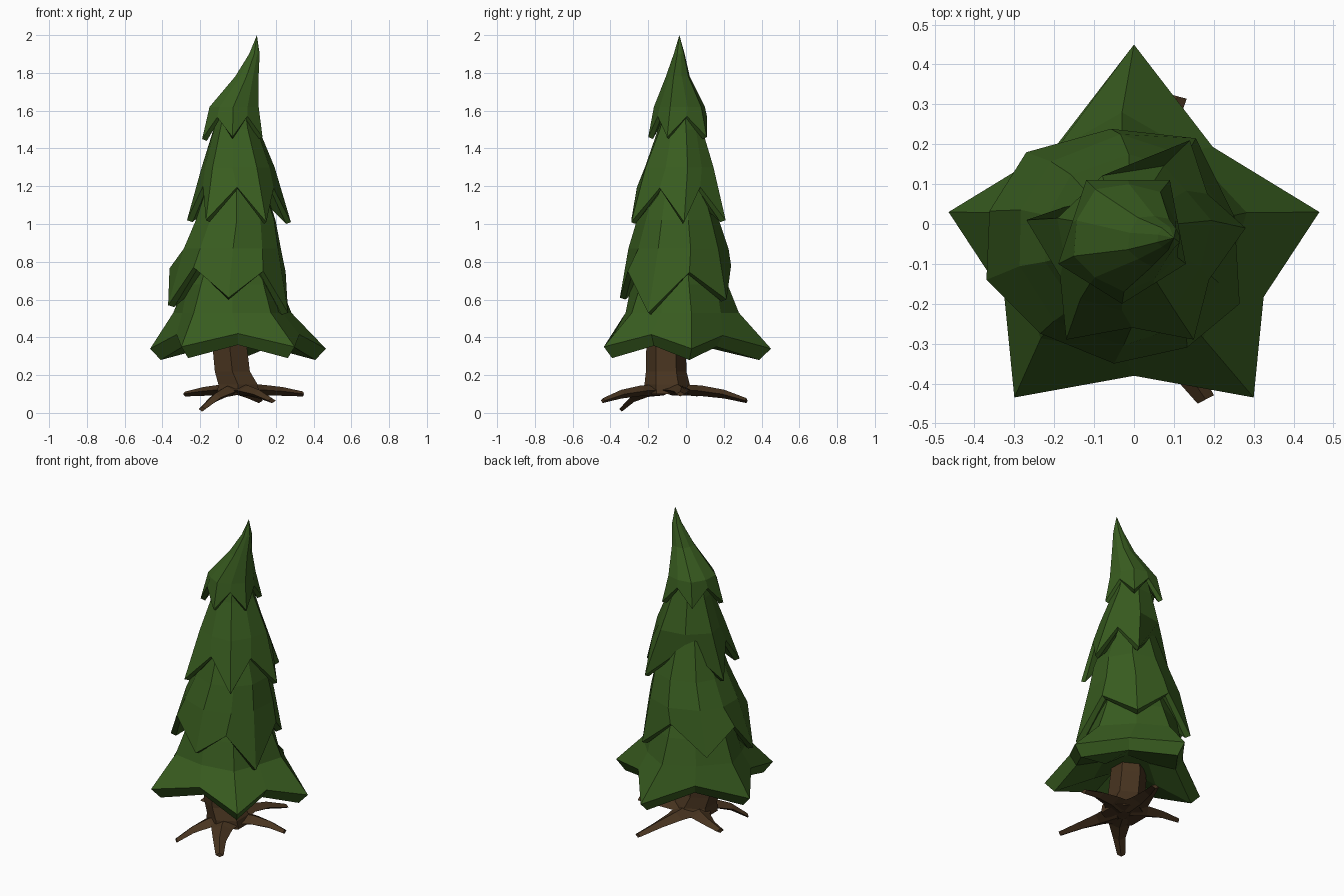
import bpy
import bmesh
from math import cos, sin, pi, atan2, hypot
from mathutils import Vector

cube = bpy.data.objects.get("Cube")
if cube:
    bpy.data.objects.remove(cube)


def material(name, colour):
    mat = bpy.data.materials.new(name)
    mat.use_nodes = True
    mat.diffuse_color = (*colour, 1)
    bsdf = mat.node_tree.nodes["Principled BSDF"]
    bsdf.inputs["Base Color"].default_value = (*colour, 1)
    bsdf.inputs["Roughness"].default_value = 1
    return mat


needle_green = material("needle green", (0.040, 0.108, 0.014))
bark_brown = material("bark brown", (0.064, 0.034, 0.014))


def loft(name, rings, mat):
    """Join rings of equal length; one-point rings become fans, open ends are capped."""
    bm = bmesh.new()
    loops = [[bm.verts.new(p) for p in ring] for ring in rings]
    for a, b in zip(loops, loops[1:]):
        n = len(a)
        for i in range(n):
            j = (i + 1) % n
            if len(b) == 1:
                bm.faces.new((a[i], a[j], b[0]))
            else:
                bm.faces.new((a[i], a[j], b[j], b[i]))
    for end in (loops[0], loops[-1]):
        if len(end) > 2:
            bm.faces.new(end)
    bmesh.ops.recalc_face_normals(bm, faces=bm.faces)
    mesh = bpy.data.meshes.new(name)
    bm.to_mesh(mesh)
    bm.free()
    mesh.materials.append(mat)
    obj = bpy.data.objects.new(name, mesh)
    bpy.context.collection.objects.link(obj)


def tier(name, tips, notch, rise, lip, hollow, shoulders, apex=None):
    """Star skirt: five drooping tips, raised notches, a thick lip and rounded shoulders."""
    tips = [Vector(t) for t in tips]
    centre = sum(tips, Vector()) / len(tips)
    edge = []
    for i, tip in enumerate(tips):
        mid = (tip + tips[(i + 1) % len(tips)]) / 2
        valley = centre + (mid - centre) * notch
        valley.z = mid.z + rise
        edge += [tip, valley]

    def shrink(scale, drop):
        return [Vector((centre.x + (p.x - centre.x) * scale,
                        centre.y + (p.y - centre.y) * scale, p.z + drop)) for p in edge]

    rings = [shrink(0.4, hollow), shrink(*lip), edge]
    for x, y, z, r_tip, r_valley in shoulders:
        ring = []
        for i, p in enumerate(edge):
            a = atan2(p.y - centre.y, p.x - centre.x)
            r = r_valley if i % 2 else r_tip
            ring.append((x + r * cos(a), y + r * sin(a), z))
        rings.append(ring)
    if apex:
        rings.append([apex])
    loft(name, rings, needle_green)


# Foliage, bottom to top
tier("bottom_branches",
     [(0, 0.45, 0.34), (-0.465, 0.03, 0.34), (-0.3, -0.435, 0.35),
      (0.3, -0.435, 0.35), (0.465, 0.03, 0.34)],
     0.85, 0.07, (0.88, -0.06), 0,
     [(-0.03, -0.04, 0.53, 0.32, 0.28), (-0.03, -0.04, 0.68, 0.26, 0.25),
      (-0.02, -0.04, 0.95, 0.16, 0.16)])
tier("lower_branches",
     [(-0.05, -0.35, 0.61), (0.265, -0.2, 0.53), (0.155, 0.215, 0.6),
      (-0.27, 0.18, 0.6), (-0.37, -0.14, 0.57)],
     1.16, 0.18, (0.9, -0.01), 0.12,
     [(-0.03, -0.04, 0.87, 0.265, 0.265), (-0.01, -0.04, 1.02, 0.22, 0.215),
      (-0.01, -0.04, 1.25, 0.14, 0.14)])
tier("upper_branches",
     [(-0.17, -0.29, 1.02), (0.15, -0.29, 1.01), (0.28, -0.01, 1.01),
      (0.14, 0.21, 1.02), (-0.27, 0.01, 1.02)],
     0.86, 0.18, (0.9, -0.01), 0.12,
     [(0, -0.04, 1.3, 0.2, 0.18), (-0.01, -0.03, 1.5, 0.125, 0.12),
      (-0.01, -0.03, 1.65, 0.08, 0.08)])
tier("top_branches",
     [(-0.03, -0.2, 1.46), (0.13, -0.1, 1.46), (0.09, 0.11, 1.46),
      (-0.12, 0.11, 1.47), (-0.19, -0.1, 1.45)],
     1.0, 0.11, (0.85, -0.01), 0.12,
     [(-0.02, -0.03, 1.62, 0.14, 0.13), (0.047, -0.04, 1.78, 0.067, 0.06),
      (0.087, -0.035, 1.9, 0.03, 0.028)],
     (0.1, -0.035, 2.0))


def hexagon(x, y, z, r):
    return [(x + r * sin(i * pi / 3), y + r * cos(i * pi / 3), z) for i in range(6)]


# Trunk, slightly bent and flared at the foot
loft("trunk", [hexagon(0, -0.09, 0.1, 0.13), hexagon(0, -0.1, 0.15, 0.12),
               hexagon(-0.03, -0.105, 0.22, 0.107), hexagon(-0.045, -0.105, 0.36, 0.105),
               hexagon(-0.03, -0.08, 0.6, 0.08)], bark_brown)


def root(name, tip, bend):
    """Tapering root that runs out level, curves sideways and dips at its tip."""
    start, tip = Vector((0, -0.09, 0.123)), Vector(tip)
    span = tip - start
    side = Vector((-span.y, span.x, 0)) / hypot(span.x, span.y)
    rings = []
    for t, width, height in ((0.1, 0.1, 0.03), (0.4, 0.06, 0.028),
                             (0.7, 0.037, 0.023), (1, 0.023, 0.013)):
        c = start + span * t + side * bend * sin(pi * t)
        c.z = start.z + span.z * t ** 2.5
        up = Vector((0, 0, height))
        rings.append([c + side * width, c + up, c - side * width, c - up])
    loft(name, rings, bark_brown)


# Roots spread around the foot
root("front_left_root", (0.18, -0.44, 0.065), -0.02)
root("front_right_root", (-0.19, -0.34, 0.02), 0.02)
root("left_root", (0.345, -0.03, 0.1), 0.03)
root("back_root", (0.11, 0.32, 0.065), 0.03)
root("right_root", (-0.28, 0.06, 0.1), -0.03)
